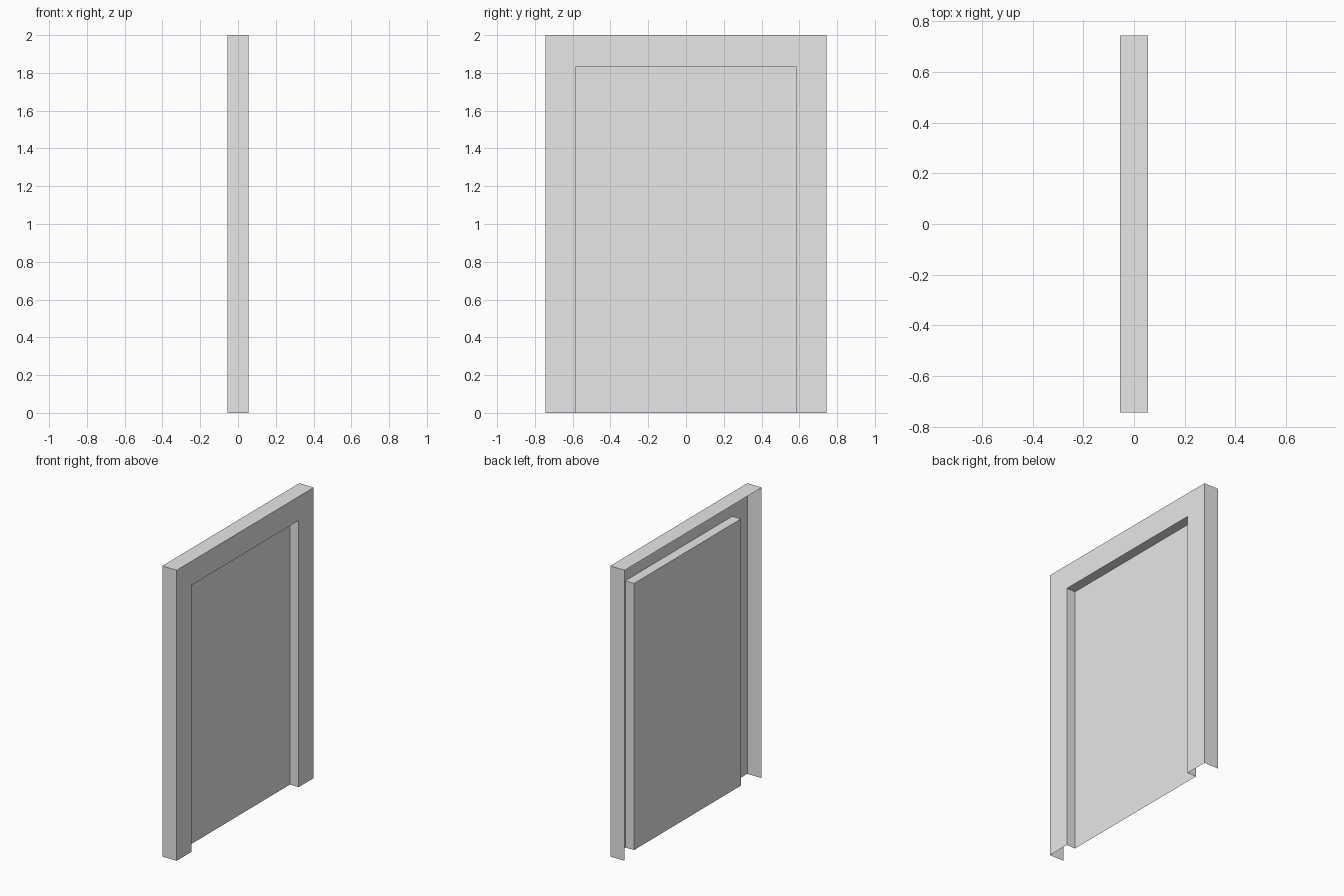
import bpy
import bmesh

cube = bpy.data.objects.get("Cube")
if cube:
    bpy.data.objects.remove(cube, do_unlink=True)

HALF_W, HEIGHT = 0.745, 2.0          # outer casing
OPEN_W, OPEN_H = 0.582, 1.835        # door opening
FACE_X, BACK_X, PANEL_X = 0.055, -0.055, -0.012

grey = bpy.data.materials.new("plain grey")
grey.use_nodes = True
colour = (0.8, 0.8, 0.8, 1)
grey.diffuse_color = colour
grey.node_tree.nodes["Principled BSDF"].inputs["Base Color"].default_value = colour


def arch(half_width, height, x):
    """Four points going up the right post, across the top and down."""
    return [(x, -half_width, 0), (x, -half_width, height),
            (x, half_width, height), (x, half_width, 0)]


def make_object(name, faces):
    mesh = bpy.data.meshes.new(name)
    bm = bmesh.new()
    for points in faces:
        bm.faces.new([bm.verts.new(p) for p in points])
    bmesh.ops.remove_doubles(bm, verts=bm.verts, dist=0.0001)
    bm.to_mesh(mesh)
    bm.free()
    mesh.materials.append(grey)
    obj = bpy.data.objects.new(name, mesh)
    bpy.context.collection.objects.link(obj)


def bridge(a, b):
    """Three quads joining two arches."""
    return [(a[i], a[i + 1], b[i + 1], b[i]) for i in range(3)]


outer_front = arch(HALF_W, HEIGHT, FACE_X)
outer_back = arch(HALF_W, HEIGHT, BACK_X)
inner_front = arch(OPEN_W, OPEN_H, FACE_X)
inner_back = arch(OPEN_W, OPEN_H, PANEL_X)

# Outer sides and top, open at the back and bottom
make_object("frame_sides", bridge(outer_front, outer_back))
# Flat face around the opening
make_object("frame_face", bridge(inner_front, outer_front))
# Inner sides of the recess
make_object("door_jambs", bridge(inner_back, inner_front))
# Recessed door leaf
make_object("door_panel", [inner_back[::-1]])
